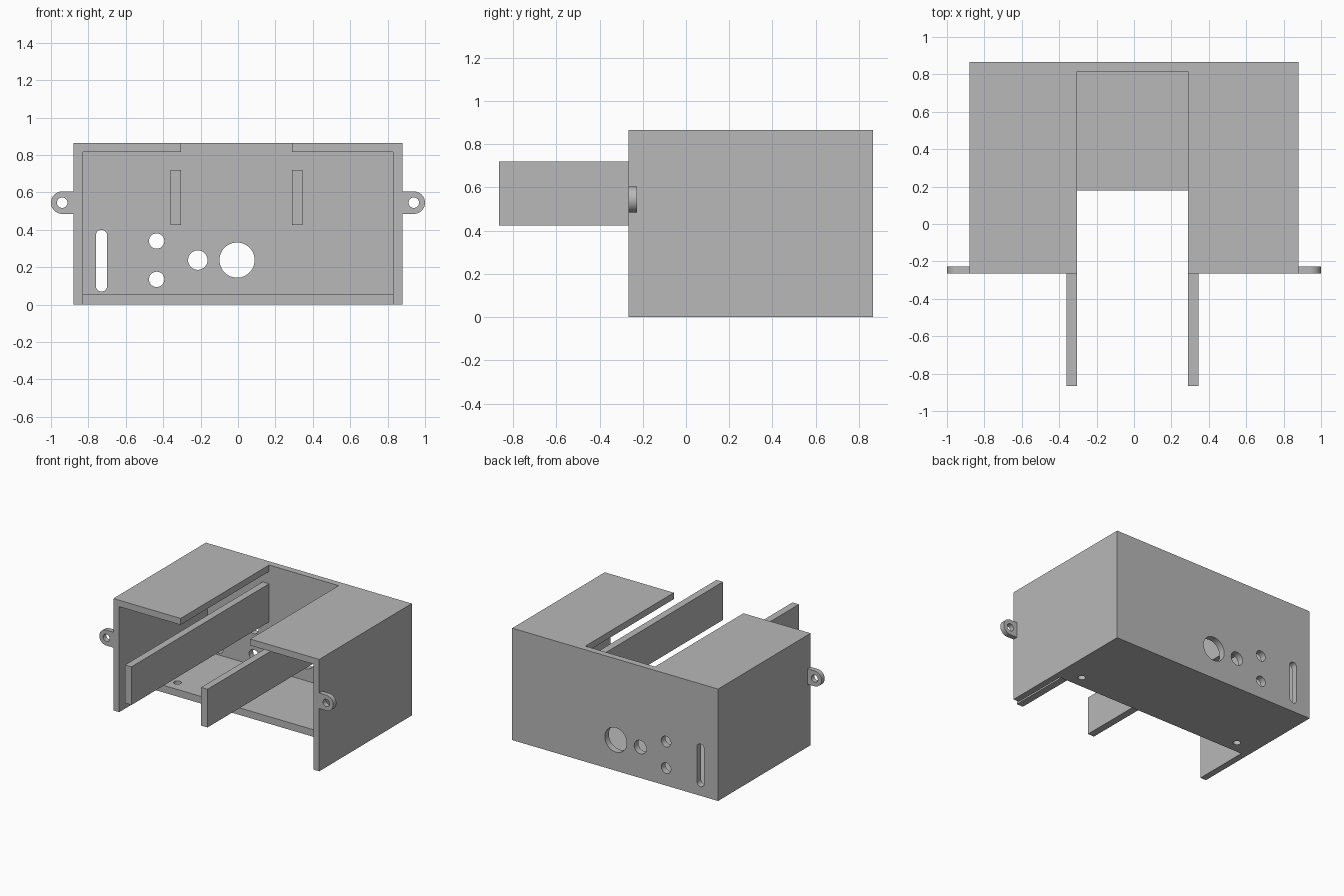
import bpy
import bmesh
import math
from mathutils import Matrix, Vector

old = bpy.data.objects.get("Cube")
if old:
    bpy.data.objects.remove(old, do_unlink=True)

grey = bpy.data.materials.new("plain grey")
grey.use_nodes = True
grey.diffuse_color = (0.48, 0.48, 0.48, 1)
grey.node_tree.nodes["Principled BSDF"].inputs["Base Color"].default_value = grey.diffuse_color


def finish(name, bm):
    bmesh.ops.recalc_face_normals(bm, faces=bm.faces)
    mesh = bpy.data.meshes.new(name)
    bm.to_mesh(mesh)
    bm.free()
    mesh.materials.append(grey)
    obj = bpy.data.objects.new(name, mesh)
    bpy.context.collection.objects.link(obj)
    return obj


def box(name, x, y, z):
    """Box from its (low, high) range along each axis."""
    bm = bmesh.new()
    size = [b - a for a, b in (x, y, z)]
    middle = Vector([(a + b) / 2 for a, b in (x, y, z)])
    bmesh.ops.create_cube(bm, size=1, matrix=Matrix.Translation(middle) @ Matrix.Diagonal((*size, 1)))
    return finish(name, bm)


def prism(name, outline, y):
    """Extrude an (x, z) outline along y."""
    bm = bmesh.new()
    face = bm.faces.new([bm.verts.new((px, y[0], pz)) for px, pz in outline])
    new = bmesh.ops.extrude_face_region(bm, geom=[face])["geom"]
    bmesh.ops.translate(bm, vec=(0, y[1] - y[0], 0),
                        verts=[v for v in new if isinstance(v, bmesh.types.BMVert)])
    return finish(name, bm)


def arc(cx, cz, r, start, end, steps=24):
    return [(cx + r * math.cos(math.radians(start + (end - start) * i / steps)),
             cz + r * math.sin(math.radians(start + (end - start) * i / steps)))
            for i in range(steps + 1)]


def circle(cx, cz, r):
    return arc(cx, cz, r, 0, 360, 48)[:-1]


def cut(target, cutter):
    cutter.hide_render = True
    mod = target.modifiers.new("cut", 'BOOLEAN')
    mod.operation = 'DIFFERENCE'
    mod.solver = 'EXACT'
    mod.object = cutter
    with bpy.context.temp_override(object=target, active_object=target):
        bpy.ops.object.modifier_apply(modifier=mod.name)
    bpy.data.objects.remove(cutter, do_unlink=True)


FRONT, BACK, INNER_BACK = -0.265, 0.865, 0.815

# Open-fronted housing with a notched lid and a short floor
housing = box("housing", (-0.88, 0.88), (FRONT, BACK), (0, 0.865))
cut(housing, box("cavity", (-0.83, 0.83), (-0.4, INNER_BACK), (0.055, 0.815)))
cut(housing, box("lid_notch", (-0.305, 0.29), (-0.4, INNER_BACK), (0.6, 1)))
cut(housing, box("floor_gap", (-0.83, 0.83), (-0.4, 0.18), (-0.1, 0.3)))

# Round holes and slot through the back wall
for cx, cz, r in ((-0.435, 0.34, 0.041), (-0.435, 0.135, 0.041),
                  (-0.215, 0.238, 0.052), (-0.005, 0.238, 0.094)):
    cut(housing, prism("round_hole", circle(cx, cz, r), (0.7, 1)))
slot = arc(-0.73, 0.37, 0.03, 0, 180) + arc(-0.73, 0.1, 0.03, 180, 360)
cut(housing, prism("slot", slot, (0.7, 1)))

# Screw holes in the floor
for side in (-1, 1):
    bm = bmesh.new()
    bmesh.ops.create_cone(bm, cap_ends=True, segments=32, radius1=0.027, radius2=0.027,
                          depth=0.3, matrix=Matrix.Translation((side * 0.71, 0.275, 0)))
    cut(housing, finish("screw_hole", bm))

# Long rails running from the back wall out past the front
parts = [housing]
for name, x in (("right_rail", (-0.36, -0.305)), ("left_rail", (0.29, 0.345))):
    parts.append(box(name, x, (-0.865, INNER_BACK), (0.425, 0.72)))

# Rounded mounting ears with a hole
for name, side in (("right_ear", -1), ("left_ear", 1)):
    outline = [(0.88, 0.485)] + arc(0.94, 0.545, 0.06, -90, 90) + [(0.88, 0.605)]
    ear = prism(name, [(side * px, pz) for px, pz in outline], (FRONT, -0.227))
    cut(ear, prism("ear_hole", circle(side * 0.94, 0.545, 0.028), (-0.4, 0)))
    parts.append(ear)

# Smooth curved walls, keep corners sharp
bpy.ops.object.select_all(action='DESELECT')
for obj in parts:
    obj.select_set(True)
bpy.context.view_layer.objects.active = housing
bpy.ops.object.shade_smooth_by_angle(angle=math.radians(30))
